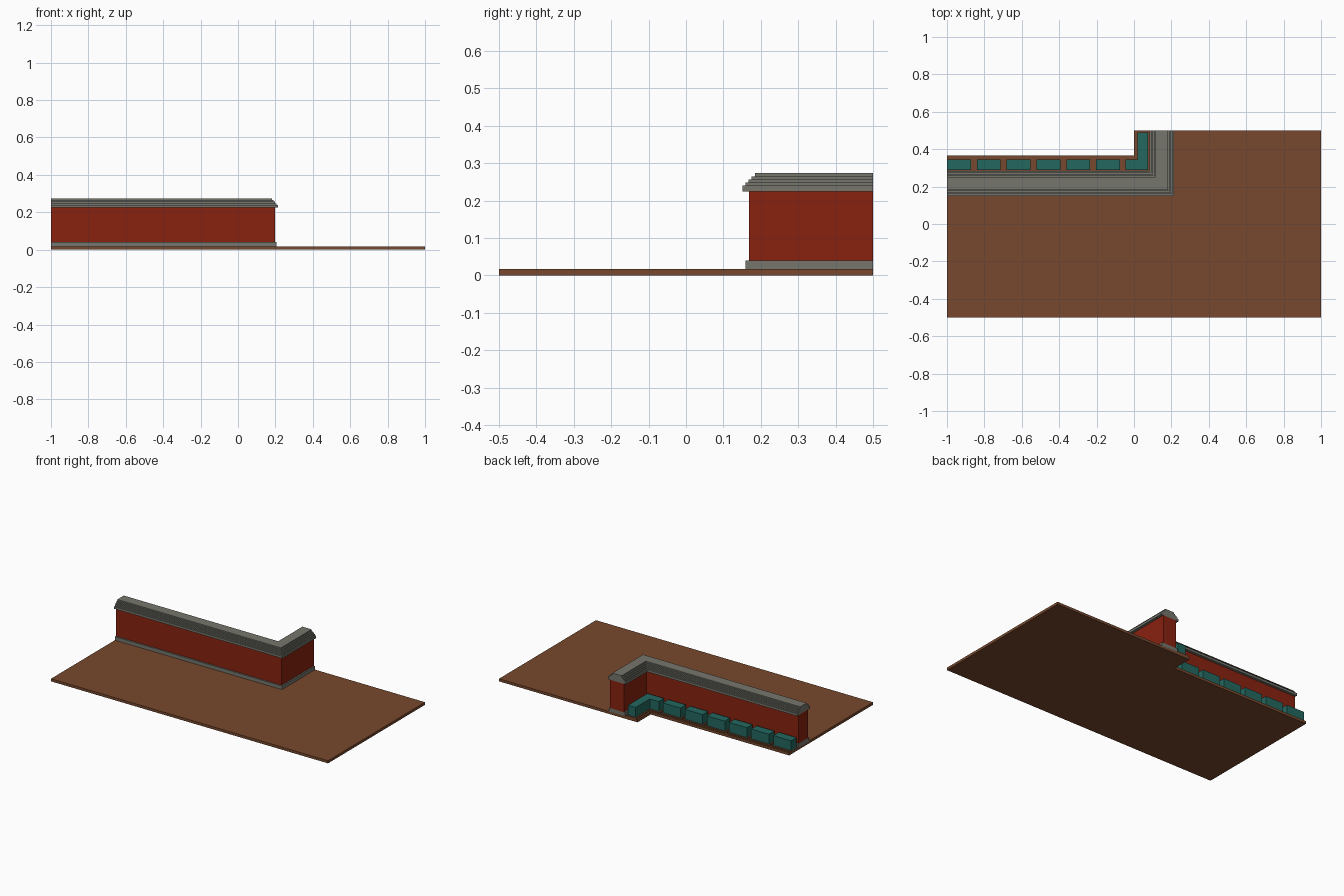
import bpy, bmesh

if "Cube" in bpy.data.objects:
    bpy.data.objects.remove(bpy.data.objects["Cube"])

EDGE = 0.365   # y of the inner plot edge; the other inner edge is x = 0


def mat(name, col):
    m = bpy.data.materials.new(name)
    m.diffuse_color = (*col, 1)
    m.use_nodes = True
    m.node_tree.nodes["Principled BSDF"].inputs["Base Color"].default_value = m.diffuse_color
    return m


EARTH = mat("brown earth", (0.185, 0.066, 0.027))
BRICK = mat("red plaster", (0.25, 0.016, 0.005))
STONE = mat("grey stone", (0.18, 0.18, 0.155))
HEDGE = mat("teal hedge", (0.017, 0.135, 0.115))


def finish(name, bm, material):
    bmesh.ops.recalc_face_normals(bm, faces=bm.faces[:])
    me = bpy.data.meshes.new(name)
    bm.to_mesh(me)
    bm.free()
    me.materials.append(material)
    ob = bpy.data.objects.new(name, me)
    bpy.context.collection.objects.link(ob)
    return ob


def corner_sweep(name, profile, material, x0=-1.0, y1=0.5):
    """Sweep a (distance from inner edge, z) profile round the L corner."""
    bm = bmesh.new()
    rings = []
    for station in range(3):
        ring = []
        for d, z in profile:
            p = [(x0, EDGE - d, z), (d, EDGE - d, z), (d, y1, z)][station]
            ring.append(bm.verts.new(p))
        rings.append(ring)
    n = len(profile)
    for a, b in zip(rings, rings[1:]):
        for i in range(n):
            j = (i + 1) % n
            bm.faces.new((a[i], a[j], b[j], b[i]))
    bm.faces.new(rings[0])
    bm.faces.new(rings[-1])
    return finish(name, bm, material)


def rect(d0, d1, z0, z1):
    return [(d0, z0), (d1, z0), (d1, z1), (d0, z1)]


def box(name, lo, hi, material):
    bm = bmesh.new()
    bmesh.ops.create_cube(bm, size=1)
    for v in bm.verts:
        v.co = [l + (c + 0.5) * (h - l) for c, l, h in zip(v.co, lo, hi)]
    return finish(name, bm, material)


# Ground slab with its back left corner cut away
bm = bmesh.new()
outline = [(-1, -0.5), (1, -0.5), (1, 0.5), (0, 0.5), (0, EDGE), (-1, EDGE)]
face = bm.faces.new([bm.verts.new((x, y, 0)) for x, y in outline])
up = bmesh.ops.extrude_face_region(bm, geom=[face])["geom"]
bmesh.ops.translate(bm, vec=(0, 0, 0.017),
                    verts=[v for v in up if isinstance(v, bmesh.types.BMVert)])
finish("ground", bm, EARTH)

# Wall: plinth, body and stepped coping
MID = 0.148
corner_sweep("wall_plinth", rect(MID - 0.058, MID + 0.058, 0.012, 0.04), STONE)
corner_sweep("wall_body", rect(MID - 0.049, MID + 0.049, 0.04, 0.225), BRICK)
half = [(0.066, 0.225)]
for i in range(5):
    w, z = 0.066 - 0.0082 * i, 0.24 + 0.0083 * i
    half += [(w, z), (w - 0.0082, z)] if i < 4 else [(w, z)]
coping = [(MID + w, z) for w, z in half] + [(MID - w, z) for w, z in reversed(half)]
corner_sweep("wall_coping", coping, STONE)

# Row of clipped hedges in low earth beds along the inner side
D0, D1, TOP = 0.02, 0.076, 0.088
for i in range(6):
    x = -1 + 0.1595 * i
    box("hedge", (x, EDGE - D1, 0.012), (x + 0.128, EDGE - D0, TOP), HEDGE)
    box("hedge_bed", (max(x - 0.01, -1), EDGE - D1 - 0.008, 0.01),
        (x + 0.138, EDGE - D0 + 0.01, 0.024), EARTH)

# Corner hedge and its bed
corner_sweep("corner_hedge", rect(D0, D1, 0.012, TOP), HEDGE, -0.045, 0.49)
corner_sweep("corner_hedge_bed", rect(D0 - 0.01, D1 + 0.008, 0.01, 0.024),
             EARTH, -0.055, 0.5)
